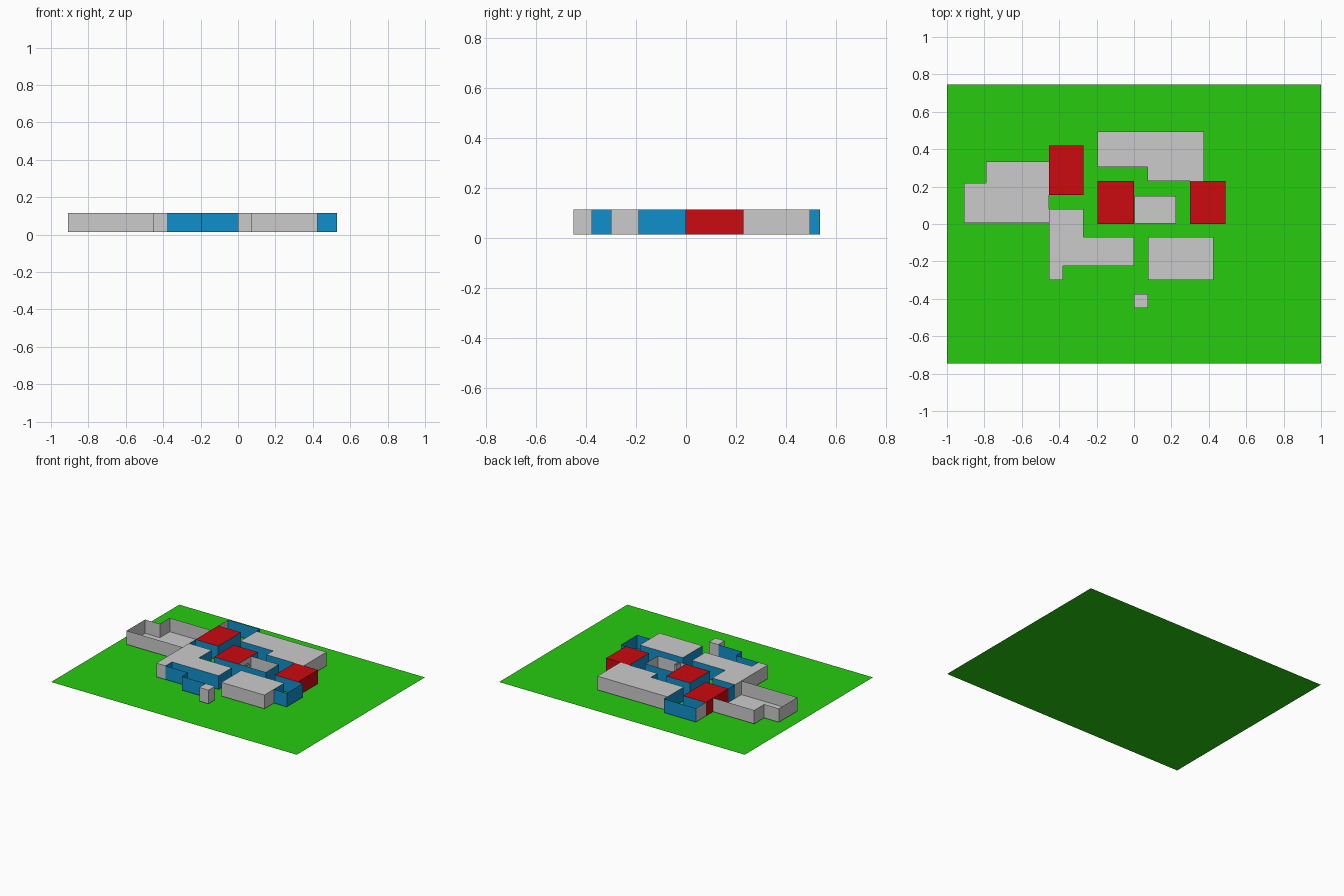
import bpy, bmesh

if "Cube" in bpy.data.objects:
    bpy.data.objects.remove(bpy.data.objects["Cube"])

Z0, Z1 = 0.014, 0.115          # wall bottom and wall top


def material(name, rgb):
    m = bpy.data.materials.new(name)
    m.diffuse_color = (*rgb, 1)
    m.use_nodes = True
    m.node_tree.nodes["Principled BSDF"].inputs["Base Color"].default_value = m.diffuse_color
    return m


GREEN = material("grass_green", (0.02, 0.60, 0.005))
BLUE = material("wall_blue", (0.005, 0.28, 0.60))
RED = material("roof_red", (0.60, 0.003, 0.005))


def finish(name, bm, mat=None):
    mesh = bpy.data.meshes.new(name)
    bm.to_mesh(mesh)
    bm.free()
    ob = bpy.data.objects.new(name, mesh)
    bpy.context.collection.objects.link(ob)
    if mat:
        mesh.materials.append(mat)


def add_wall(bm, a, b):
    bm.faces.new([bm.verts.new(v) for v in
                  ((*a, Z0), (*b, Z0), (*b, Z1), (*a, Z1))])


def wall_run(name, pts, mat=None):
    """Thin upright walls along a plan polyline."""
    bm = bmesh.new()
    for a, b in zip(pts, pts[1:]):
        add_wall(bm, a, b)
    bmesh.ops.remove_doubles(bm, verts=bm.verts, dist=1e-5)
    finish(name, bm, mat)


def room(name, pts, walls, mat=None, roof=True):
    """Floor (and roof) of a counter-clockwise plan; walls lists edges to close."""
    bm = bmesh.new()
    bm.faces.new([bm.verts.new((*p, Z0)) for p in pts])
    if roof:
        bm.faces.new([bm.verts.new((*p, Z1)) for p in pts])
    for i in walls:
        add_wall(bm, pts[i], pts[(i + 1) % len(pts)])
    bmesh.ops.remove_doubles(bm, verts=bm.verts, dist=1e-5)
    finish(name, bm, mat)


def rect(x0, y0, x1, y1):      # edges: 0 south, 1 east, 2 north, 3 west
    return [(x0, y0), (x1, y0), (x1, y1), (x0, y1)]


# Lawn
bm = bmesh.new()
bm.faces.new([bm.verts.new((x, y, 0)) for x, y in rect(-1, -.745, 1, .745)])
finish("lawn", bm, GREEN)

# Grey roofed rooms (sides facing the corridor are left to the blue walls)
room("southwest_room", [(-.455, -.3), (-.38, -.3), (-.38, -.225), (0, -.225),
                        (0, -.07), (-.27, -.07), (-.27, .08), (-.455, .08)], (0, 7))
room("southeast_room", [(.075, -.3), (.425, -.3), (.425, -.19), (.425, -.07),
                        (.075, -.07)], (0, 1))
room("northeast_room", [(-.195, .305), (.072, .305), (.072, .23), (.375, .23),
                        (.375, .495), (-.195, .495)], (3, 4))
room("entrance_closet", rect(0, -.45, .075, -.375), (0, 1, 2, 3))

# Open grey terrace and courtyard
room("west_terrace", [(-.91, .005), (-.455, .005), (-.455, .335), (-.79, .335),
                      (-.79, .22), (-.91, .22)], (0, 2, 3, 4, 5), roof=False)
room("courtyard", rect(.002, .002, .225, .15), (0, 1, 2, 3), roof=False)
wall_run("courtyard_partition", [(.045, .002), (.045, .05), (.06, .05), (.06, .002)])

# Red roofed rooms
room("red_room_west", rect(-.455, .155, -.27, .42), (3,), RED)
room("red_room_centre", rect(-.195, 0, 0, .23), (), RED)
room("red_room_east", rect(.3, 0, .49, .23), (1, 2), RED)

# Blue corridor walls
wall_run("corridor_east_walls", [
    (-.455, .535), (-.195, .535), (-.195, .305), (.072, .305), (.072, .23), (.3, .23),
    (.3, 0), (.53, 0), (.53, -.19), (.425, -.19), (.425, -.07), (.075, -.07),
    (.075, -.3)], BLUE)
wall_run("corridor_outer_southwest", [
    (0, -.375), (-.195, -.375), (-.195, -.3), (-.38, -.3)], BLUE)
wall_run("corridor_west_walls", [
    (-.38, -.3), (-.38, -.225), (0, -.225), (0, -.07), (-.27, -.07), (-.27, .08),
    (-.455, .08), (-.455, .155), (-.27, .155), (-.27, .42), (-.455, .42)], BLUE)
wall_run("corridor_island_walls", [
    (0, 0), (-.195, 0), (-.195, .23), (0, .23), (0, .152), (.227, .152),
    (.227, 0), (0, 0), (0, .152)], BLUE)

# Grey end wall of the north spur
wall_run("north_spur_end_wall", [(-.455, .42), (-.455, .535)])
